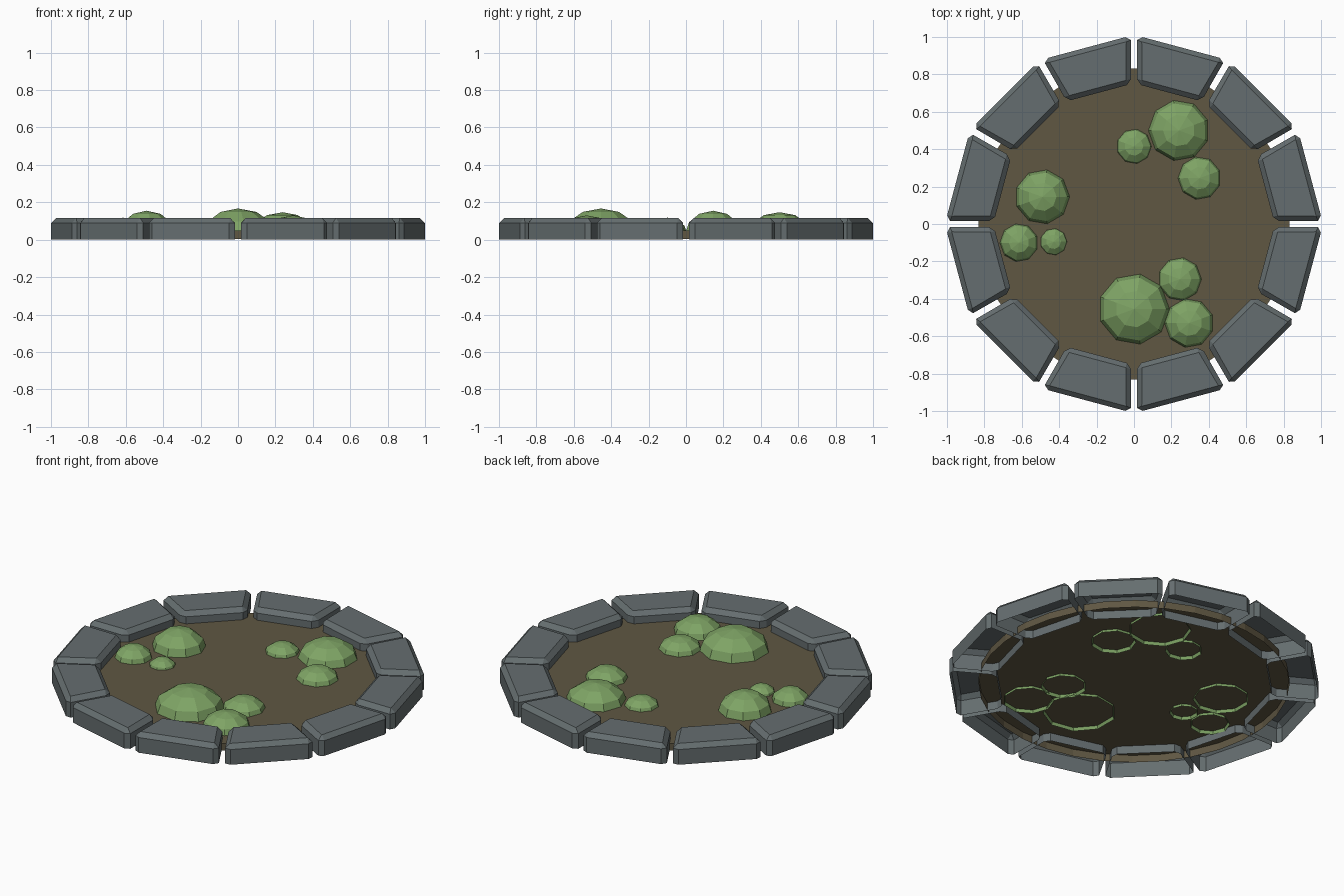
import bpy, bmesh, math

if "Cube" in bpy.data.objects:
    bpy.data.objects.remove(bpy.data.objects["Cube"])


def material(name, color):
    m = bpy.data.materials.new(name)
    m.diffuse_color = (*color, 1)
    m.use_nodes = True
    m.node_tree.nodes["Principled BSDF"].inputs["Base Color"].default_value = m.diffuse_color
    return m


def lofted(name, rings, mat, cap=True, loc=(0, 0, 0), rot=0):
    """Skin a list of point rings from the bottom up; the bottom stays open."""
    bm = bmesh.new()
    loops = [[bm.verts.new(p) for p in ring] for ring in rings]
    for lo, hi in zip(loops, loops[1:]):
        n = len(lo)
        for i in range(n):
            j = (i + 1) % n
            if len(hi) == 1:
                bm.faces.new((lo[i], lo[j], hi[0]))
            else:
                bm.faces.new((lo[i], lo[j], hi[j], hi[i]))
    if cap:
        bm.faces.new(loops[-1])
    me = bpy.data.meshes.new(name)
    bm.to_mesh(me)
    bm.free()
    me.materials.append(mat)
    ob = bpy.data.objects.new(name, me)
    ob.location = loc
    ob.rotation_euler.z = rot
    bpy.context.collection.objects.link(ob)
    return ob


def circle(r, z, n, phase=0):
    return [(r * math.cos(phase + math.tau * i / n),
             r * math.sin(phase + math.tau * i / n), z) for i in range(n)]


stone = material("stone", (0.13, 0.155, 0.16))
soil = material("soil", (0.115, 0.095, 0.055))
leaf = material("leaf", (0.21, 0.37, 0.13))

# Border stones: chamfered wedges, hollow underneath
half = [(0.727, 0.155), (0.753, 0.185), (0.955, 0.238), (0.977, 0.213)]
half_top = [(0.753, 0.155), (0.753, 0.157), (0.951, 0.212), (0.952, 0.210)]


def wedge(h, z):
    return [(u, -t, z) for u, t in h] + [(u, t, z) for u, t in reversed(h)]


for i in range(12):
    lofted(f"border_stone_{i + 1}",
           [wedge(half, 0), wedge(half, 0.09), wedge(half_top, 0.115)],
           stone, rot=math.radians(15 + 30 * i))

# Soil bed: disc with a short skirt
lofted("soil_bed", [circle(0.835, 0.005, 32, math.pi / 32),
                    circle(0.835, 0.048, 32, math.pi / 32)], soil)

# Bushes: x, y, radius, top height
bushes = [(0.0, -0.455, 0.197, 0.167), (0.295, -0.53, 0.138, 0.13),
          (0.245, -0.295, 0.123, 0.115),
          (0.24, 0.5, 0.17, 0.147), (0.0, 0.415, 0.1, 0.1),
          (0.35, 0.245, 0.122, 0.115),
          (-0.49, 0.145, 0.152, 0.155), (-0.615, -0.1, 0.108, 0.118),
          (-0.43, -0.095, 0.078, 0.09)]
BASE = 0.03
for i, (x, y, r, top) in enumerate(bushes):
    rings = []
    for lat in (0, 30, 60):
        a = math.radians(lat)
        rings.append(circle(r * math.cos(a), (top - BASE) * math.sin(a), 9, 0.35 * i))
    rings.append([(0, 0, top - BASE)])
    lofted(f"bush_{i + 1}", rings, leaf, cap=False, loc=(x, y, BASE))
